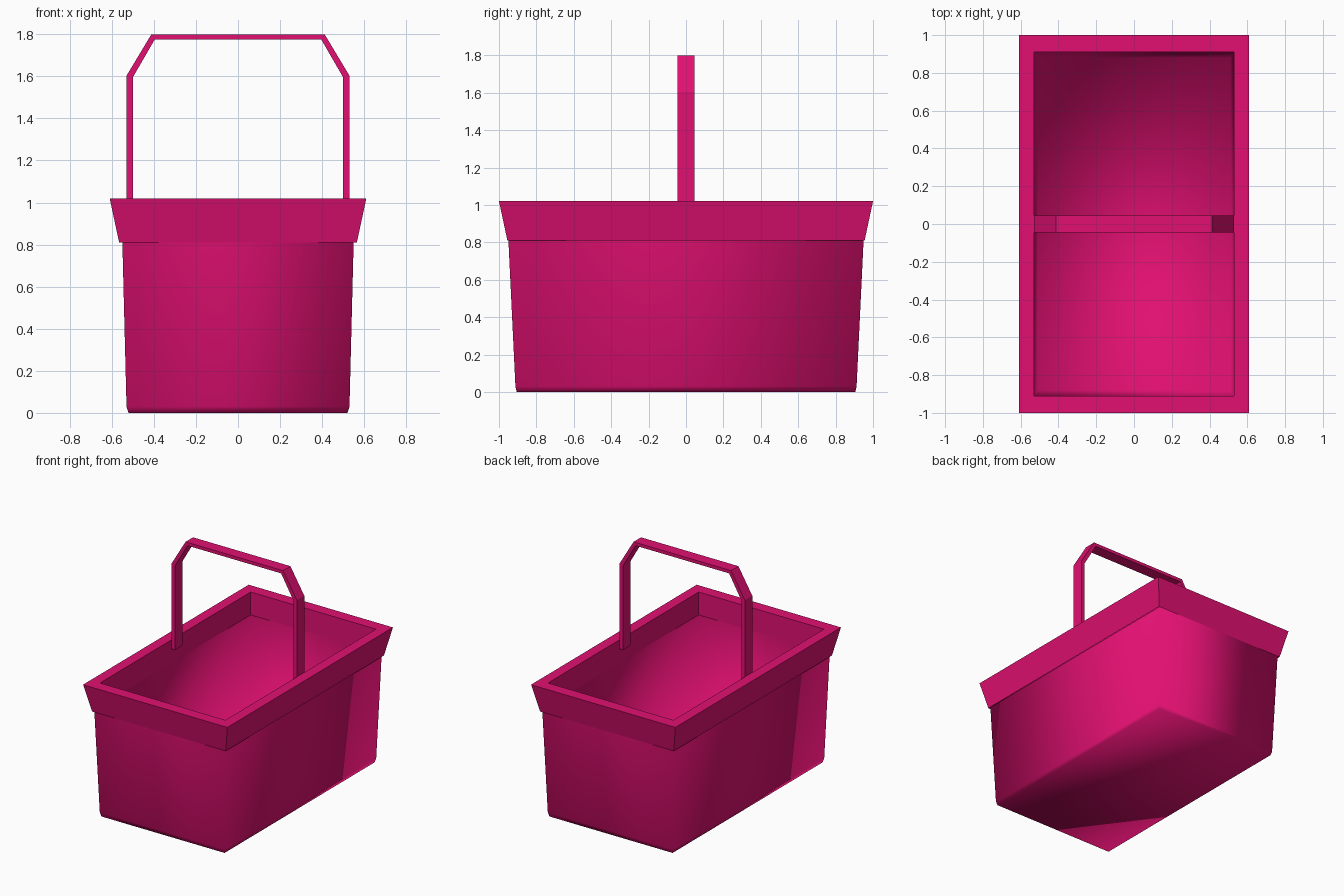
import bpy

# Remove the default cube only
cube = bpy.data.objects.get("Cube")
if cube:
    bpy.data.objects.remove(cube, do_unlink=True)

# Single colour
PINK = (0.75, 0.005, 0.165, 1.0)
pink = bpy.data.materials.new("pink_plastic")
pink.use_nodes = True
pink.diffuse_color = PINK
bsdf = next(n for n in pink.node_tree.nodes if n.type == "BSDF_PRINCIPLED")
bsdf.inputs["Base Color"].default_value = PINK


def rect(half_x, half_y, z):
    """Horizontal four-point section."""
    return [(-half_x, -half_y, z), (half_x, -half_y, z),
            (half_x, half_y, z), (-half_x, half_y, z)]


def loft(name, chains, smooth=False):
    """Skin each chain of four-point sections; a chain is (sections, cap_start, cap_end)."""
    verts, faces = [], []
    for sections, cap_start, cap_end in chains:
        base = len(verts)
        for section in sections:
            verts.extend(section)
        for s in range(len(sections) - 1):
            a, b = base + 4 * s, base + 4 * (s + 1)
            for i in range(4):
                j = (i + 1) % 4
                faces.append((a + i, a + j, b + j, b + i))
        if cap_start:
            faces.append(tuple(base + i for i in reversed(range(4))))
        if cap_end:
            faces.append(tuple(len(verts) - 4 + i for i in range(4)))
    mesh = bpy.data.meshes.new(name)
    mesh.from_pydata(verts, [], faces)
    mesh.materials.append(pink)
    mesh.polygons.foreach_set("use_smooth", [smooth] * len(mesh.polygons))
    mesh.update()
    obj = bpy.data.objects.new(name, mesh)
    bpy.context.collection.objects.link(obj)
    return obj


# Tapered tub: outer wall with a small foot chamfer, and the hollow inside
outer_wall = [rect(0.52, 0.905, 0), rect(0.53, 0.912, 0.03), rect(0.55, 0.95, 0.82)]
inner_wall = [rect(0.53, 0.91, 0.845), rect(0.51, 0.88, 0.04)]
loft("basket_body", [(outer_wall, True, False), (inner_wall, False, True)], smooth=True)

# Flared rim: underside, sloping outside, flat top, upright inside
rim = [rect(0.53, 0.91, 0.845), rect(0.565, 0.955, 0.81), rect(0.61, 1.0, 1.02),
       rect(0.53, 0.91, 1.02), rect(0.53, 0.91, 0.845)]
loft("flared_rim", [(rim, False, False)])

# Carrying handle: flat band, mirrored from one leg (outer x, outer z, inner x, inner z)
HALF_WIDTH = 0.045
leg = [(0.529, 0.95, 0.50, 0.95), (0.529, 1.605, 0.50, 1.595), (0.412, 1.8, 0.396, 1.775)]
stations = [(-ox, oz, -ix, iz) for ox, oz, ix, iz in leg] + leg[::-1]
band = [[(ox, -HALF_WIDTH, oz), (ix, -HALF_WIDTH, iz),
         (ix, HALF_WIDTH, iz), (ox, HALF_WIDTH, oz)] for ox, oz, ix, iz in stations]
loft("carrying_handle", [(band, True, True)])
